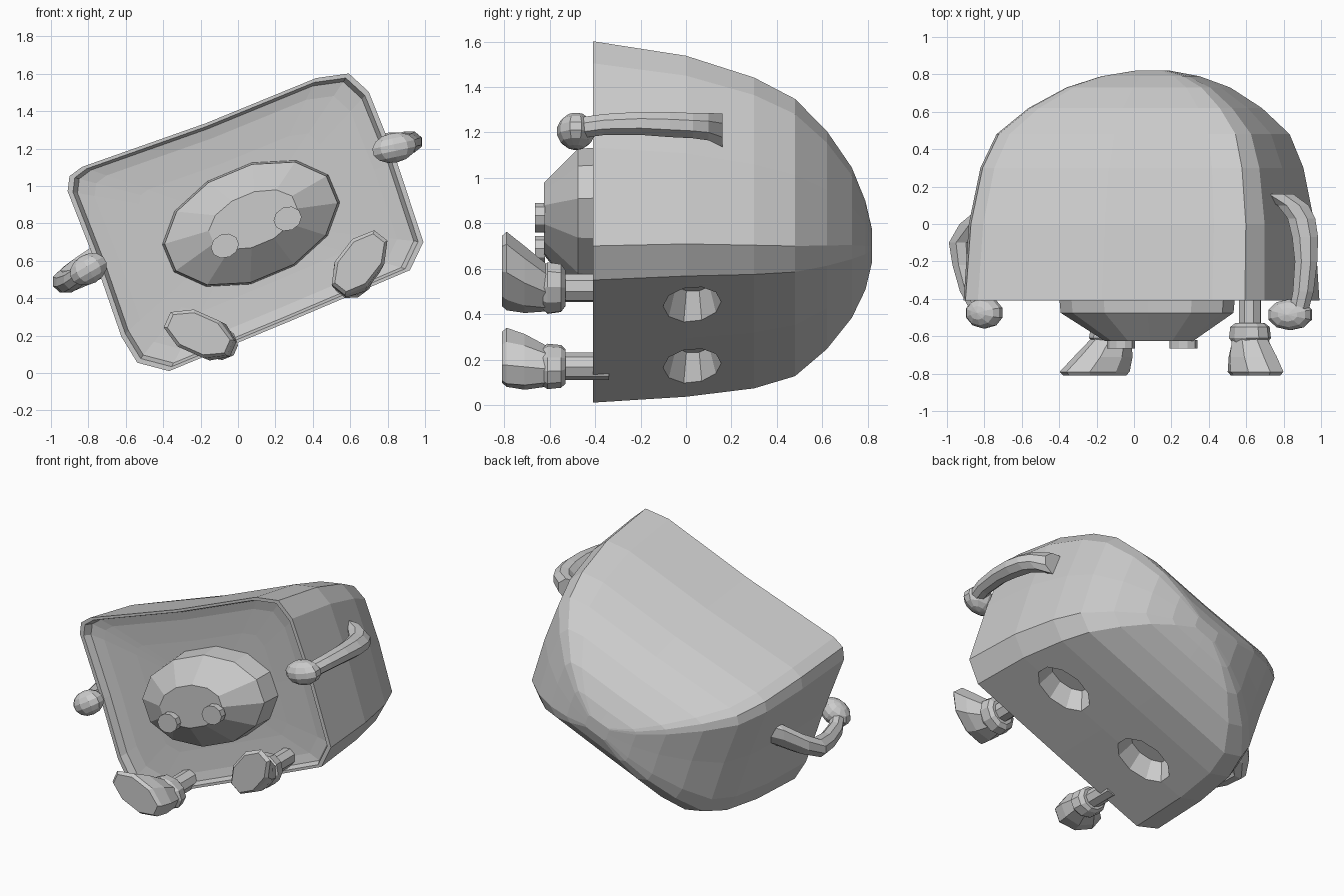
import bpy
import bmesh
import math
from mathutils import Matrix, Vector

TILT = math.radians(22.7)

if "Cube" in bpy.data.objects:
    bpy.data.objects.remove(bpy.data.objects["Cube"], do_unlink=True)

grey = bpy.data.materials.new("plain_grey")
grey.use_nodes = True
colour = (0.6, 0.6, 0.6, 1)
grey.diffuse_color = colour
grey.node_tree.nodes["Principled BSDF"].inputs["Base Color"].default_value = colour


def finish(name, bm):
    bmesh.ops.recalc_face_normals(bm, faces=bm.faces)
    mesh = bpy.data.meshes.new(name)
    bm.to_mesh(mesh)
    bm.free()
    mesh.materials.append(grey)
    obj = bpy.data.objects.new(name, mesh)
    bpy.context.collection.objects.link(obj)
    return obj


def circle(n):
    return [(math.cos(2 * math.pi * (i + 0.5) / n), math.sin(2 * math.pi * (i + 0.5) / n))
            for i in range(n)]


def loft(name, outline, rings, angle=TILT):
    """Skin copies of an outline, capped at both ends; each ring is (y, x, z, scale_u, scale_v)."""
    bm = bmesh.new()
    c, s = math.cos(angle), math.sin(angle)
    loops = []
    for y, x, z, su, sv in rings:
        loops.append([bm.verts.new((x + u * su * c - v * sv * s, y, z + u * su * s + v * sv * c))
                      for u, v in outline])
    n = len(outline)
    for a, b in zip(loops, loops[1:]):
        for i in range(n):
            j = (i + 1) % n
            bm.faces.new((a[i], a[j], b[j], b[i]))
    bm.faces.new(loops[0])
    bm.faces.new(loops[-1])
    return finish(name, bm)


# Shell: tilted rounded box with a slightly recessed front, closing to a dome at the back
shell_outline = [(0.83, -0.455), (0.865, 0), (0.87, 0.4), (0.81, 0.53), (0.64, 0.575), (0, 0.58),
                 (-0.7, 0.62), (-0.78, 0.6), (-0.82, 0.53), (-0.83, 0.1), (-0.855, -0.3),
                 (-0.83, -0.46), (-0.69, -0.567), (0, -0.57), (0.706, -0.566)]
recess = [(y, 0.05, 0.8, s, s) for y, s in
          ((-0.34, 0.3), (-0.343, 0.6), (-0.352, 0.85), (-0.365, 0.945), (-0.41, 0.97))]
shell = loft("shell", shell_outline, recess + [
    (-0.41, 0.05, 0.8, 1, 1), (0, 0.05, 0.78, 0.985, 0.92), (0.3, 0.05, 0.75, 0.93, 0.82),
    (0.48, 0.055, 0.73, 0.85, 0.72), (0.62, 0.065, 0.72, 0.68, 0.56),
    (0.73, 0.08, 0.71, 0.48, 0.38), (0.79, 0.09, 0.7, 0.29, 0.22), (0.82, 0.1, 0.7, 0.1, 0.08)])

# Flared leg sockets sunk into the shell floor
for side, u in (("right", -0.33), ("left", 0.37)):
    bm = bmesh.new()
    bmesh.ops.create_cone(bm, cap_ends=True, segments=10, radius1=0.25, radius2=0.14, depth=0.23)
    place = (Matrix.Translation((0.05, 0.03, 0.78)) @ Matrix.Rotation(-TILT, 4, "Y")
             @ Matrix.Translation((u, 0, -0.515)) @ Matrix.Diagonal((1, 0.65, 1, 1)))
    bmesh.ops.transform(bm, matrix=place, verts=bm.verts)
    cutter = finish(side + "_leg_socket_cutter", bm)
    cutter.hide_render = True
    cutter.hide_viewport = True
    cut = shell.modifiers.new(side + "_leg_socket", "BOOLEAN")
    cut.operation = "DIFFERENCE"
    cut.object = cutter

# Faceted face set into the recess
loft("face", circle(12), [
    (-0.625, 0.08, 0.82, 0.25, 0.14), (-0.475, 0.07, 0.8, 0.485, 0.3),
    (-0.32, 0.07, 0.8, 0.5, 0.31)])

# Eyes
for side, x, z in (("right", -0.07, 0.68), ("left", 0.265, 0.825)):
    loft(side + "_eye", circle(10), [(-0.665, x, z, 0.077, 0.064), (-0.62, x, z, 0.077, 0.064)])

# Legs: splayed foot, cuff and short stem running into the recess
for side, toe, sole, heel, girth in (("right", 156, (-0.21, 0.21), (-0.12, 0.17), 0.085),
                                     ("left", 52, (0.65, 0.59), (0.62, 0.515), 0.095)):
    angle = math.radians(toe)
    mid = Vector(sole).lerp(Vector(heel), 0.5)
    loft(side + "_foot", circle(8), [
        (-0.81, *sole, 0.18, 0.1), (-0.79, *sole, 0.2, 0.117), (-0.71, *mid, 0.165, 0.115),
        (-0.61, *heel, 0.11, girth)], angle)
    loft(side + "_cuff", circle(10), [
        (-0.63, *heel, 0.1, girth), (-0.61, *heel, 0.125, girth + 0.01),
        (-0.55, *heel, 0.115, girth + 0.005), (-0.53, *heel, 0.085, 0.075)], angle)
    loft(side + "_leg", circle(8), [(-0.54, *heel, 0.065, 0.06), (-0.34, *heel, 0.065, 0.06)], angle)

# Arms flare out of the shell sides and reach forward to rounded hands
loft("left_arm", circle(8), [
    (0.16, 0.76, 1.21, 0.1, 0.08), (0.1, 0.85, 1.225, 0.09, 0.065),
    (0.03, 0.895, 1.23, 0.08, 0.06), (-0.07, 0.915, 1.235, 0.075, 0.06),
    (-0.2, 0.92, 1.24, 0.065, 0.055), (-0.36, 0.905, 1.235, 0.06, 0.05),
    (-0.47, 0.88, 1.22, 0.055, 0.05)], 0)
loft("right_arm", circle(8), [
    (0.18, -0.57, 0.66, 0.12, 0.09), (0.1, -0.7, 0.62, 0.12, 0.085),
    (0, -0.84, 0.54, 0.1, 0.075), (-0.1, -0.925, 0.49, 0.07, 0.065),
    (-0.22, -0.915, 0.485, 0.06, 0.06), (-0.36, -0.88, 0.5, 0.055, 0.055),
    (-0.47, -0.82, 0.54, 0.055, 0.05)], 0)
for side, spot, turn, length in (("left", (0.835, -0.485, 1.205), 12, 0.125),
                                 ("right", (-0.8, -0.475, 0.555), 30, 0.11)):
    bm = bmesh.new()
    bmesh.ops.create_uvsphere(bm, u_segments=10, v_segments=7, radius=1)
    place = (Matrix.Translation(spot) @ Matrix.Rotation(-math.radians(turn), 4, "Y")
             @ Matrix.Diagonal((length, 0.085, 0.08, 1)))
    bmesh.ops.transform(bm, matrix=place, verts=bm.verts)
    finish(side + "_hand", bm)
